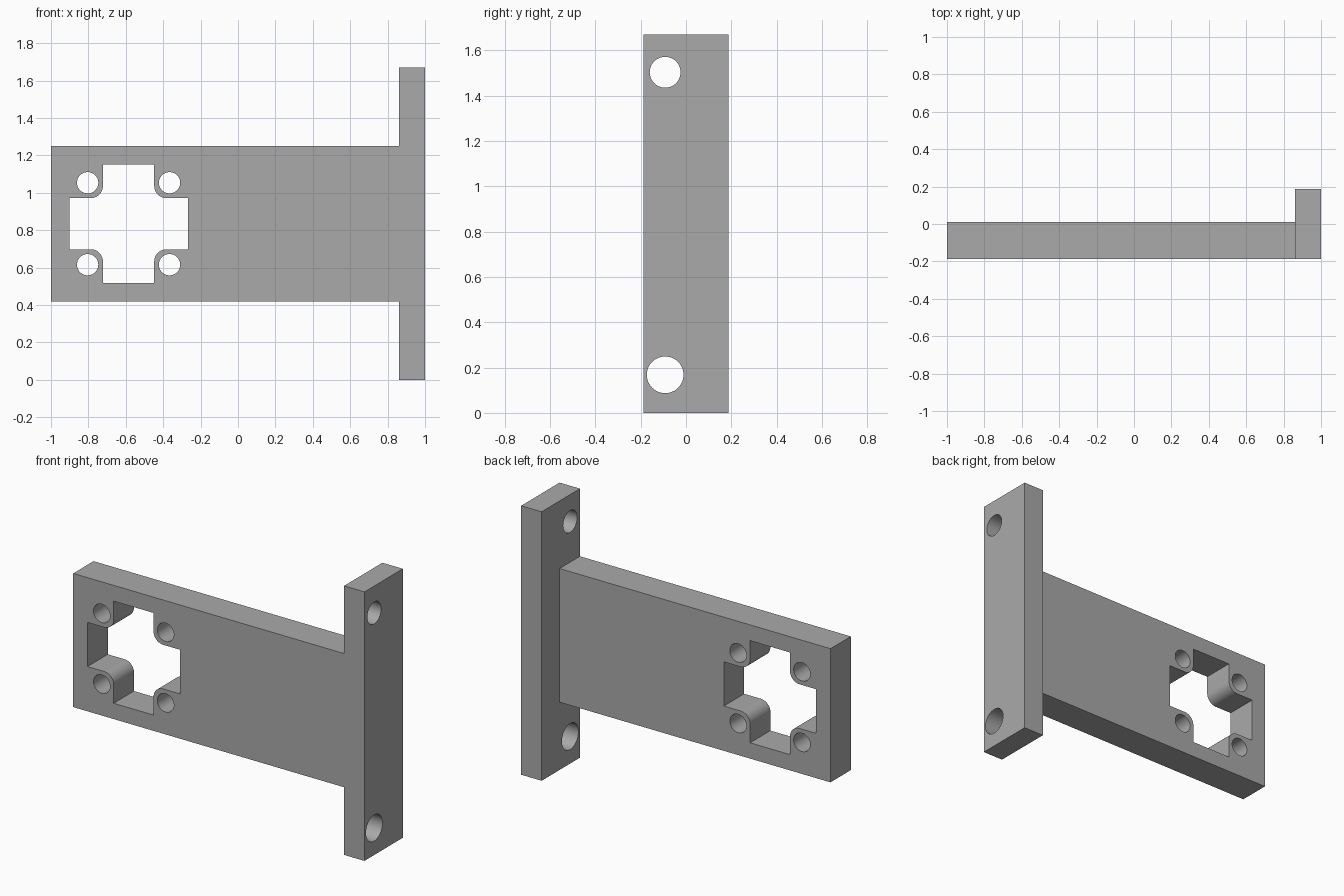
import bpy, bmesh, math
from mathutils import Vector

cube = bpy.data.objects.get("Cube")
if cube:
    bpy.data.objects.remove(cube, do_unlink=True)

# One flat grey for the whole part
grey = bpy.data.materials.new("plain_grey")
grey.use_nodes = True
colour = (0.4, 0.4, 0.4, 1)
grey.diffuse_color = colour
grey.node_tree.nodes["Principled BSDF"].inputs["Base Color"].default_value = colour


def prism(name, points, direction):
    """Extrude a flat outline of 3D points along a direction."""
    bm = bmesh.new()
    face = bm.faces.new([bm.verts.new(p) for p in points])
    moved = bmesh.ops.extrude_face_region(bm, geom=[face])["geom"]
    verts = [g for g in moved if isinstance(g, bmesh.types.BMVert)]
    bmesh.ops.translate(bm, verts=verts, vec=Vector(direction))
    bmesh.ops.recalc_face_normals(bm, faces=bm.faces)
    mesh = bpy.data.meshes.new(name)
    bm.to_mesh(mesh)
    bm.free()
    mesh.materials.append(grey)
    obj = bpy.data.objects.new(name, mesh)
    bpy.context.collection.objects.link(obj)
    return obj


def box(name, x0, x1, y0, y1, z0, z1):
    outline = [(x0, y0, z0), (x1, y0, z0), (x1, y0, z1), (x0, y0, z1)]
    return prism(name, outline, (0, y1 - y0, 0))


def arc(u, v, r, start, sweep, steps):
    """Points on an arc, as pairs; angles in degrees."""
    angles = [math.radians(start + sweep * i / steps) for i in range(steps + 1)]
    return [(u + r * math.cos(a), v + r * math.sin(a)) for a in angles]


def combine(body, tool, operation):
    """Apply a boolean and discard the helper."""
    tool.hide_render = True
    mod = body.modifiers.new(operation, "BOOLEAN")
    mod.operation, mod.solver, mod.object = operation, "EXACT", tool
    bpy.ops.object.select_all(action="DESELECT")
    bpy.context.view_layer.objects.active = body
    body.select_set(True)
    bpy.ops.object.modifier_apply(modifier=mod.name)
    bpy.data.objects.remove(tool, do_unlink=True)


# Mounting flange and arm, joined into a single bracket
FRONT, BACK, ARM_BACK = -0.188, 0.188, 0.011
bracket = box("bracket", 0.86, 1.0, FRONT, BACK, 0, 1.67)
arm = box("arm", -1.0, 0.93, FRONT, ARM_BACK, 0.42, 1.25)
combine(bracket, arm, "UNION")

# Cross-shaped opening: square tips, rounded inner corners
CX, CZ, TIP, HALF, FILLET = -0.585, 0.835, 0.317, 0.137, 0.065
quarter = [(TIP, -HALF), (TIP, HALF)]
quarter += arc(HALF + FILLET, HALF + FILLET, FILLET, 270, -90, 10)
outline = []
for turn in range(4):
    for u, v in quarter:
        for _ in range(turn):
            u, v = -v, u
        outline.append((CX + u, -0.4, CZ + v))
combine(bracket, prism("cross_cutter", outline, (0, 0.8, 0)), "DIFFERENCE")

# Four screw holes around the opening
for sx in (-1, 1):
    for sz in (-1, 1):
        ring = arc(CX + sx * 0.219, CZ + sz * 0.219, 0.057, 0, 360, 48)[:-1]
        hole = prism("screw_hole_cutter", [(u, -0.4, v) for u, v in ring], (0, 0.8, 0))
        combine(bracket, hole, "DIFFERENCE")

# Flange bolt holes, the lower one larger
for z, r in ((1.503, 0.068), (0.168, 0.081)):
    ring = arc(-0.092, z, r, 0, 360, 48)[:-1]
    hole = prism("bolt_hole_cutter", [(0.7, u, v) for u, v in ring], (0.5, 0, 0))
    combine(bracket, hole, "DIFFERENCE")

# Smooth bores and fillets, crisp edges elsewhere
bpy.ops.object.shade_smooth_by_angle(angle=math.radians(30))
